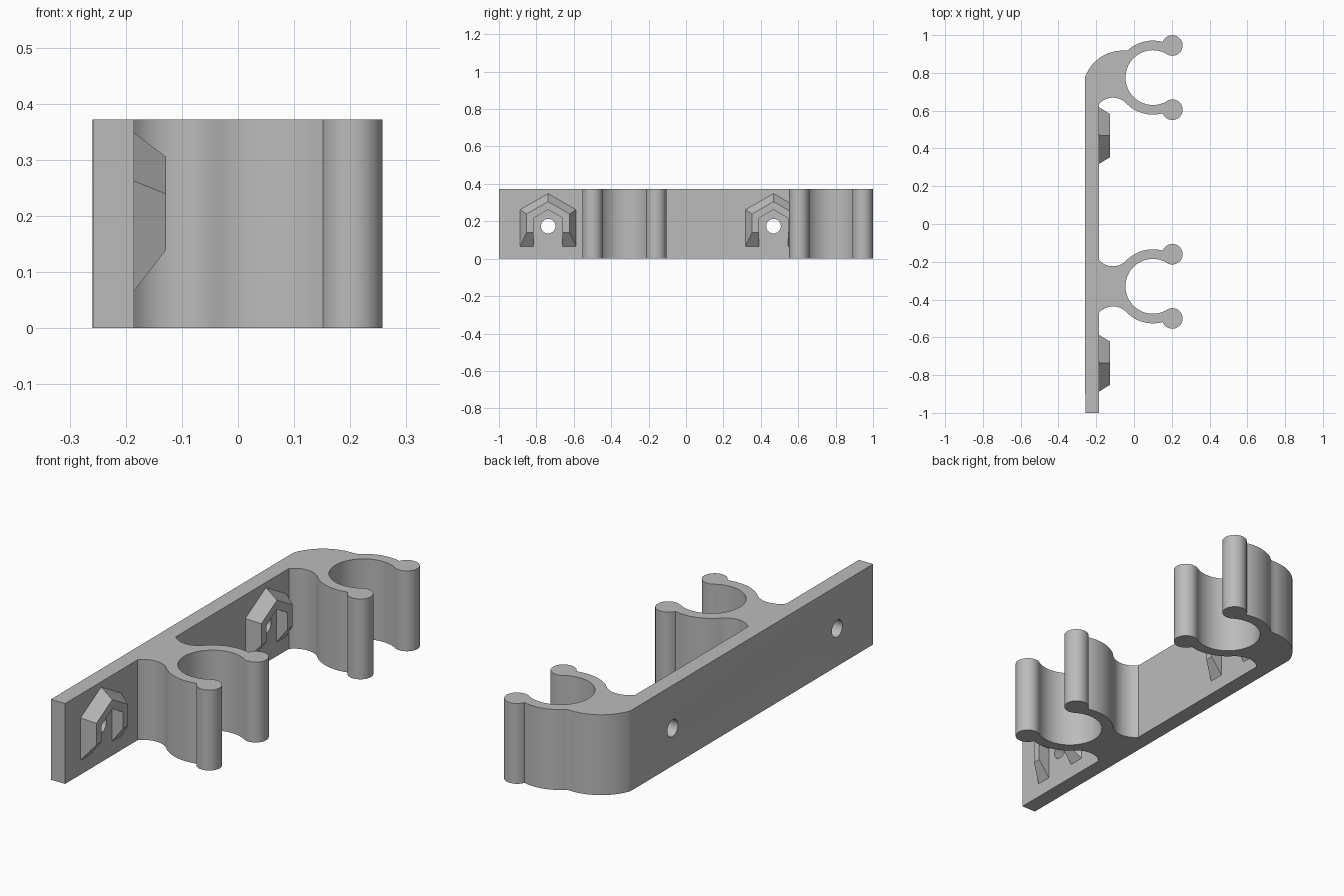
import bpy, bmesh
from math import sin, cos, acos, atan2, hypot, radians, pi

cube = bpy.data.objects.get("Cube")
if cube:
    bpy.data.objects.remove(cube, do_unlink=True)

HEIGHT = 0.372
BACK, FACE, RIDGE = -0.258, -0.185, -0.128
R_IN, R_OUT, R_BALL, R_FILLET = 0.145, 0.196, 0.0545, 0.098
BALL = (0.103, 0.17)
CLIP_X, CLIP_YS = 0.1, (-0.33, 0.775)
HOLE_YS, HOLE_Z = (-0.737, 0.468), 0.174

grey = bpy.data.materials.new("plain grey")
grey.use_nodes = True
grey.diffuse_color = (0.5, 0.5, 0.5, 1)
grey.node_tree.nodes["Principled BSDF"].inputs["Base Color"].default_value = (0.5, 0.5, 0.5, 1)


def arc(cx, cy, r, a0, a1, n):
    return [(cx + r * cos(a0 + (a1 - a0) * i / n), cy + r * sin(a0 + (a1 - a0) * i / n))
            for i in range(n + 1)]


def add_object(name, bm):
    bmesh.ops.recalc_face_normals(bm, faces=bm.faces)
    mesh = bpy.data.meshes.new(name)
    bm.to_mesh(mesh)
    bm.free()
    mesh.materials.append(grey)
    ob = bpy.data.objects.new(name, mesh)
    bpy.context.collection.objects.link(ob)
    return ob


def clip_half(with_fillet):
    """Upper half of a clip, from the inside of the grip round the ball to the wall."""
    d, direction = hypot(*BALL), atan2(BALL[1], BALL[0])

    def meet(r):
        c = (r * r + d * d - R_BALL ** 2) / (2 * r * d)
        return direction + acos(min(1, c))

    a_in, a_out = meet(R_IN), meet(R_OUT)
    b_in = atan2(R_IN * sin(a_in) - BALL[1], R_IN * cos(a_in) - BALL[0])
    b_out = atan2(R_OUT * sin(a_out) - BALL[1], R_OUT * cos(a_out) - BALL[0])
    while b_out < b_in:
        b_out += 2 * pi
    join = radians(136 if with_fillet else 132)
    pts = arc(0, 0, R_IN, pi, a_in, 24)
    pts += arc(*BALL, R_BALL, b_in, b_out, 32)[1:]
    pts += arc(0, 0, R_OUT, a_out, join, 16)[1:]
    if with_fillet:
        reach = R_OUT + R_FILLET
        fx, fy = reach * cos(join), reach * sin(join)
        end = -pi + acos((fx - (FACE - CLIP_X)) / R_FILLET)
        pts += arc(fx, fy, R_FILLET, join - pi, end, 16)[1:]
    return pts


def clip_outline(cy, top_fillet):
    lower = [(x, -y) for x, y in reversed(clip_half(True))]
    return [(CLIP_X + x, cy + y) for x, y in lower + clip_half(top_fillet)[1:]]


# Wall plate with both clips, one extruded outline
outline = [(BACK, -1), (FACE, -1)]
outline += clip_outline(CLIP_YS[0], True) + clip_outline(CLIP_YS[1], False)
corner_x, corner_y, corner_r = -0.06, 0.707, 0.211
outline += arc(corner_x, corner_y, corner_r, radians(86), pi - atan2(0.068, 0.198), 20)
bm = bmesh.new()
face = bm.faces.new([bm.verts.new((x, y, 0)) for x, y in outline])
side = bmesh.ops.extrude_face_region(bm, geom=[face])
bmesh.ops.translate(bm, vec=(0, 0, HEIGHT),
                    verts=[v for v in side["geom"] if isinstance(v, bmesh.types.BMVert)])
rail = add_object("clip_rail", bm)

# Screw holes through the plate
for i, y in enumerate(HOLE_YS):
    bpy.ops.mesh.primitive_cylinder_add(vertices=32, radius=0.039, depth=0.2,
                                        location=(FACE - 0.04, y, HOLE_Z), rotation=(0, pi / 2, 0))
    cutter = bpy.context.object
    cutter.name = f"hole_cutter_{i + 1}"
    cutter.hide_render = True
    cutter.data.materials.append(grey)
    cut = rail.modifiers.new("screw hole", 'BOOLEAN')
    cut.operation, cut.solver, cut.object = 'DIFFERENCE', 'EXACT', cutter
    bpy.context.view_layer.objects.active = rail
    bpy.ops.object.modifier_apply(modifier=cut.name)
    bpy.data.objects.remove(cutter, do_unlink=True)


# Bevelled house-shaped guards around the holes
def house(x, half, foot, shoulder, apex):
    return [(x, -half, foot), (x, -half, shoulder), (x, 0, apex), (x, half, shoulder), (x, half, foot)]


loops = [house(FACE, 0.15, 0.066, 0.262, 0.348), house(RIDGE, 0.115, 0.14, 0.239, 0.305),
         house(RIDGE, 0.078, 0.14, 0.217, 0.262), house(FACE, 0.078, 0.066, 0.217, 0.262)]
for i, cy in enumerate(HOLE_YS):
    bm = bmesh.new()
    rows = [[bm.verts.new((x, cy + y, z)) for x, y, z in loop] for loop in loops]
    for a, b in zip(rows, rows[1:] + rows[:1]):
        for k in range(4):
            bm.faces.new((a[k], a[k + 1], b[k + 1], b[k]))
    for k in (0, 4):
        bm.faces.new([row[k] for row in rows])
    add_object(f"hole_guard_{i + 1}", bm)

# Smooth the curved walls, keep the edges crisp
bpy.ops.object.select_all(action='DESELECT')
rail.select_set(True)
bpy.context.view_layer.objects.active = rail
bpy.ops.object.shade_smooth_by_angle(angle=radians(25))
